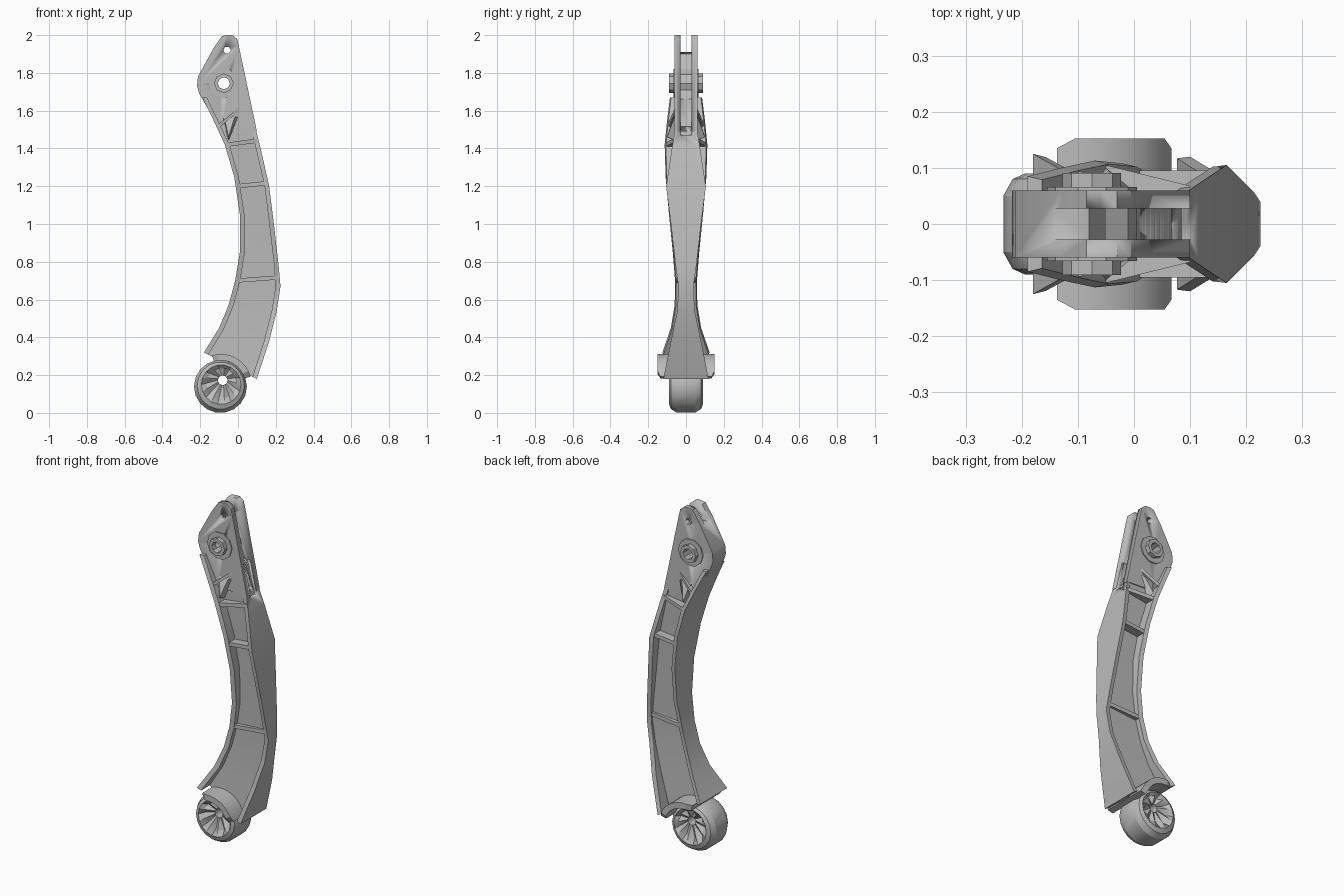
import bpy, bmesh, math
from mathutils import Vector

if "Cube" in bpy.data.objects:
    bpy.data.objects.remove(bpy.data.objects["Cube"])

grey = bpy.data.materials.new("plain_grey")
grey.use_nodes = True
tone = (0.5, 0.5, 0.5, 1)
grey.diffuse_color = tone
grey.node_tree.nodes["Principled BSDF"].inputs["Base Color"].default_value = tone


def finish(name, bm, angle=25):
    bmesh.ops.recalc_face_normals(bm, faces=bm.faces)
    mesh = bpy.data.meshes.new(name)
    bm.to_mesh(mesh)
    bm.free()
    obj = bpy.data.objects.new(name, mesh)
    bpy.context.collection.objects.link(obj)
    mesh.materials.append(grey)
    bpy.ops.object.select_all(action="DESELECT")
    obj.select_set(True)
    bpy.context.view_layer.objects.active = obj
    bpy.ops.object.shade_smooth_by_angle(angle=math.radians(angle))
    return obj


def loft(name, sections, closed=False, caps=True):
    """Skin a row of equal cross-sections."""
    bm = bmesh.new()
    rings = [[bm.verts.new(p) for p in s] for s in sections]
    pairs = list(zip(rings, rings[1:]))
    if closed:
        pairs.append((rings[-1], rings[0]))
    for a, b in pairs:
        n = len(a)
        for i in range(n):
            j = (i + 1) % n
            bm.faces.new((a[i], a[j], b[j], b[i]))
    if caps and not closed:
        bm.faces.new(rings[0])
        bm.faces.new(rings[-1])
    return finish(name, bm)


def bar(x0, z0, h0, x1, z1, h1):
    """Cross-section from one edge to the other, h is the half width."""
    return [(x0, -h0, z0), (x1, -h1, z1), (x1, h1, z1), (x0, h0, z0)]


def plate(name, outline, half):
    return loft(name, [[(x, y, z) for x, z in outline] for y in (-half, half)])


def disc(cx, cz, r, n):
    turn = math.tau / n
    return [(cx + r * math.cos(i * turn), cz + r * math.sin(i * turn)) for i in range(n)]


def cut(obj, cutter):
    mod = obj.modifiers.new("cut", "BOOLEAN")
    mod.operation = "DIFFERENCE"
    mod.solver = "EXACT"
    mod.object = cutter
    cutter.hide_render = True
    cutter.hide_set(True)


# Arm stations: inner x, z, outer x, z, half widths of web, inner and outer flange
stations = [
    (-.19, 1.67, .06, 1.66, .055, .085, .057),
    (-.13, 1.55, .095, 1.5, .055, .1, .058),
    (-.07, 1.42, .12, 1.4, .052, .113, .075),
    (-.02, 1.25, .165, 1.2, .045, .108, .105),
    (.01, 1.05, .19, 1, .035, .09, .08),
    (.01, .85, .215, .78, .03, .07, .055),
    (-.015, .7, .225, .67, .025, .058, .04),
    (-.05, .57, .205, .54, .025, .06, .046),
    (-.1, .45, .165, .38, .03, .08, .08),
    (-.18, .32, .1, .18, .04, .125, .12),
]
web, inner, outer = [], [], []
for lx, lz, rx, rz, w, li, ro in stations:
    a, b = Vector((lx, lz)), Vector((rx, rz))
    step = (b - a).normalized() * .026
    p, q = a + step, b - step
    web.append(bar(*(a + step / 2), w, *(b - step / 2), w))
    inner.append(bar(*a, li, *p, li - .006))
    outer.append(bar(*q, ro - .003, *b, ro))
web_obj = loft("arm_web", web)
loft("inner_flange", inner)
outer_obj = loft("outer_flange", outer)

# Cross ribs between the pockets
ribs = [(0, .7, .05, .205, .715, .038), (.005, 1.2, .095, .15, 1.215, .095),
        (-.05, 1.42, .105, .1, 1.44, .068), (-.1, 1.52, .095, .0, 1.6, .06)]
for i, rib in enumerate(ribs):
    x0, z0, h0, x1, z1, h1 = rib
    loft(f"rib_{i + 1}", [bar(x0, z0 - .01, h0, x1, z1 - .01, h1),
                          bar(x0, z0 + .012, h0, x1, z1 + .012, h1)])

# Small triangular gussets below the head
for side in (-1, 1):
    tri = [(-.09, 1.58), (.01, 1.59), (-.05, 1.44)]
    loft("gusset", [[(x, side * .05, z) for x, z in tri],
                    [(-.07, side * .07, 1.55), (-.02, side * .065, 1.56),
                     (-.05, side * .1, 1.46)]])

# Forked head
head = plate("head", [(-.085, 1.995), (-.06, 2), (-.03, 2), (-.005, 1.98), (.005, 1.94),
                      (.1, 1.49), (-.09, 1.5), (-.165, 1.62), (-.205, 1.69),
                      (-.217, 1.73), (-.212, 1.78), (-.13, 1.93)], .06)
bosses = [plate("boss_collar", disc(-.075, 1.745, .08, 10), .066),
          plate("boss", disc(-.075, 1.745, .052, 8), .091)]
slot = plate("slot_cutter", [(-.2, 1.92), (-.08, 1.9), (.085, 1.47), (.3, 1.47),
                             (.3, 2.1), (-.2, 2.1)], .028)
bolt_hole = plate("bolt_hole_cutter", disc(-.075, 1.745, .032, 8), .3)
pin_hole = plate("pin_hole_cutter", disc(-.058, 1.92, .02, 6), .3)
for part in (head, web_obj, outer_obj):
    cut(part, slot)
for part in [head] + bosses:
    cut(part, bolt_hole)
cut(head, pin_hole)

# Roller with toothed dished faces and an off-centre bore
count = 18
profile = [(.025, .062), (.08, .075), (.105, .09), (.125, .08), (.14, .05)]
loop = [(r, -y) for r, y in profile] + [(r, y) for r, y in reversed(profile)]
sections = []
for i in range(count):
    ang = math.tau * i / count
    ring = []
    for r, y in loop:
        shift = max(0, 1 - r / .14)
        tooth = (.8 if i % 2 else 1.15) if r == .08 else 1
        ring.append((-.093 + .015 * shift + r * math.cos(ang), y * tooth,
                     .14 + .04 * shift + r * math.sin(ang)))
    sections.append(ring)
loft("roller", sections, closed=True)

# Curved saddle over the roller
saddle = []
for i in range(9):
    ang = math.radians(15 + 11.5 * i)
    half = .135 if i in (0, 8) else .152
    ends = [(-.09 + r * math.cos(ang), .15 + r * math.sin(ang)) for r in (.128, .162)]
    saddle.append(bar(*ends[0], half, *ends[1], half))
loft("saddle", saddle)
